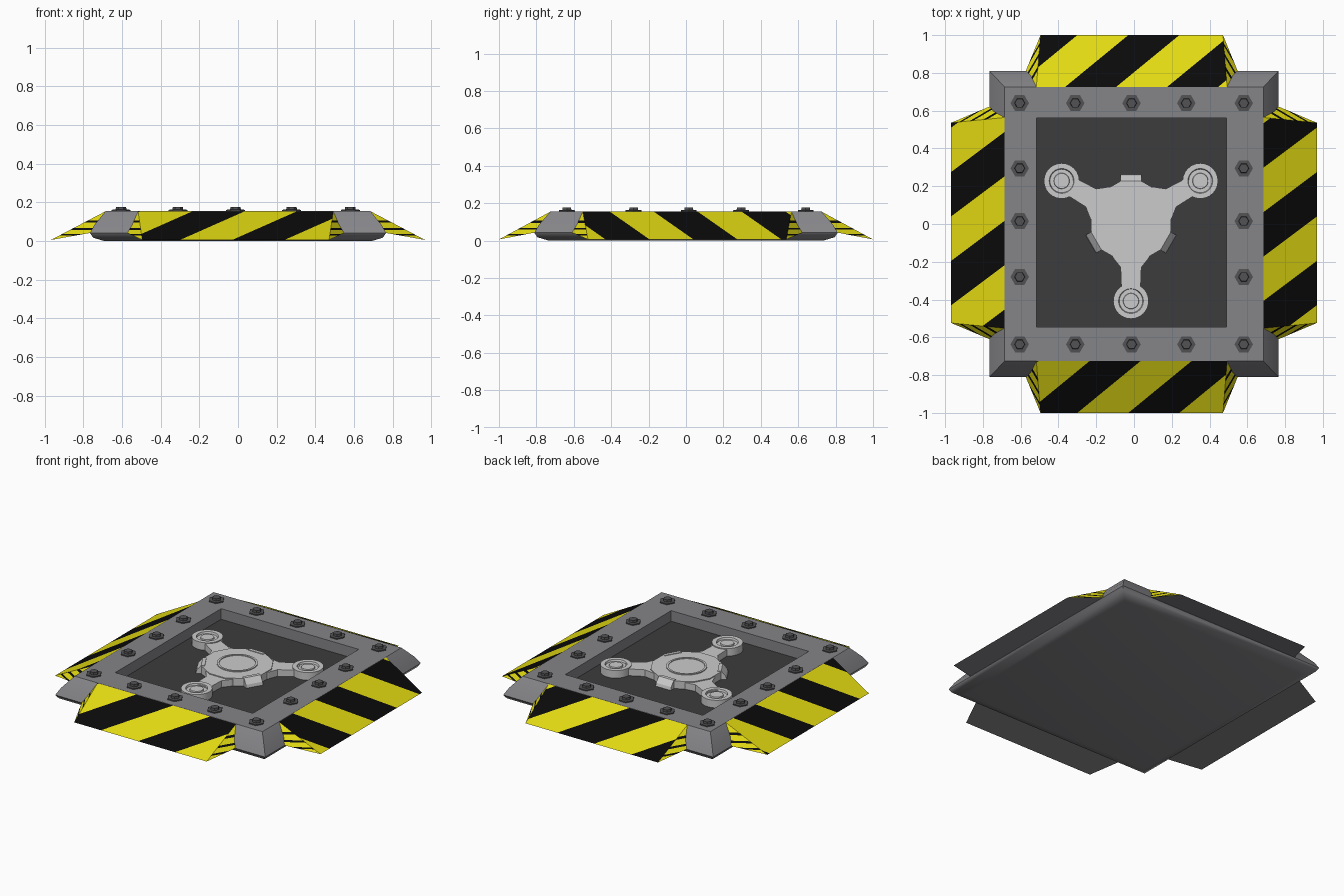
import bpy, bmesh, math
from mathutils import Vector, Matrix

if "Cube" in bpy.data.objects:
    bpy.data.objects.remove(bpy.data.objects["Cube"])


def mat(name, r, g, b):
    m = bpy.data.materials.new(name)
    m.diffuse_color = (r, g, b, 1)
    m.use_nodes = True
    m.node_tree.nodes["Principled BSDF"].inputs["Base Color"].default_value = m.diffuse_color
    return m


GREY = mat("frame grey", 0.235, 0.235, 0.25)
DARK = mat("dark panel", 0.045, 0.045, 0.045)
LIGHT = mat("light metal", 0.6, 0.6, 0.6)
STEEL = mat("bolt steel", 0.085, 0.085, 0.09)
YELLOW = mat("hazard yellow", 0.76, 0.70, 0.006)
BLACK = mat("hazard black", 0.003, 0.003, 0.003)

CX, CY = -0.013, 0.008      # small offset of the inner details
TOP = 0.155                 # frame top
FLOOR = 0.085               # recessed panel


def finish(name, bm, mats, smooth=None):
    bmesh.ops.recalc_face_normals(bm, faces=bm.faces[:])
    me = bpy.data.meshes.new(name)
    bm.to_mesh(me)
    bm.free()
    for m in mats:
        me.materials.append(m)
    ob = bpy.data.objects.new(name, me)
    bpy.context.collection.objects.link(ob)
    if smooth:
        me.shade_smooth()
        me.set_sharp_from_angle(angle=math.radians(smooth))
    return ob


def loft(bm, rings):
    """Skin between point rings and cap both ends; returns the last cap."""
    rows = [[bm.verts.new(p) for p in ring] for ring in rings]
    for a, b in zip(rows, rows[1:]):
        n = len(a)
        for i in range(n):
            bm.faces.new((a[i], a[(i + 1) % n], b[(i + 1) % n], b[i]))
    bm.faces.new(rows[0][::-1])
    return bm.faces.new(rows[-1])


def rect(hx, hy, z, cx=0, cy=0):
    return [(cx + sx * hx, cy + sy * hy, z) for sx, sy in ((-1, -1), (1, -1), (1, 1), (-1, 1))]


def circle(r, z, n, c=(0, 0), turn=0):
    return [(c[0] + r * math.cos(turn + i * math.tau / n),
             c[1] + r * math.sin(turn + i * math.tau / n), z) for i in range(n)]


# body: flared skirt, flat frame and recessed dark panel
bm = bmesh.new()
cap = loft(bm, [rect(0.69, 0.735, 0), rect(0.75, 0.795, 0.018), rect(0.766, 0.811, 0.042),
                rect(0.742, 0.786, 0.085), rect(0.685, 0.725, TOP),
                rect(0.502, 0.552, TOP, CX, CY), rect(0.502, 0.552, FLOOR, CX, CY)])
cap.material_index = 1
finish("base_frame", bm, [GREY, DARK], 40)


# ramps: sloping striped top, two striped flanks, plain underside
def ramp(name, s, along_x, outer, base, top, c, start, step, slope):
    """outer/base/top are (half width, distance, height)."""
    def P(side, p):
        w, d = c + side * p[0], s * p[1]
        return (w, d, p[2]) if along_x else (d, w, p[2])
    bm = bmesh.new()
    tag = bm.faces.layers.int.new("kind")
    O, B, T = [[bm.verts.new(P(k, p)) for k in (-1, 1)] for p in (outer, base, top)]
    roof = bm.faces.new((O[0], O[1], T[1], T[0]))
    flanks = [bm.faces.new((O[k], B[k], T[k])) for k in (0, 1)]
    under = bm.faces.new((O[0], B[0], B[1], O[1]))
    back = bm.faces.new((B[0], T[0], T[1], B[1]))
    under.material_index = back.material_index = 2
    roof[tag] = 1
    for f in flanks:
        f[tag] = 2

    def cut(kind, co, no):
        fs = [f for f in bm.faces if f[tag] == kind]
        geom = fs + list({e for f in fs for e in f.edges}) + list({v for f in fs for v in f.verts})
        bmesh.ops.bisect_plane(bm, geom=geom, dist=1e-5, plane_co=co, plane_no=no)

    edge = s * outer[1]
    for k in range(-6, 7):
        u = start + k * step
        if along_x:
            cut(1, (u, edge, 0), (1, -slope, 0))
        else:
            cut(1, (edge, u, 0), (-slope, 1, 0))
    bands = [0.028, 0.036, 0.058, 0.068, 0.095, 0.107]
    for z in bands:
        cut(2, (0, 0, z), (0, 0, 1))
    for f in bm.faces:
        m = f.calc_center_median()
        if f[tag] == 1:
            w, d = (m.x, m.y) if along_x else (m.y, m.x)
            u = w - slope * (d - edge)
            f.material_index = 1 if math.floor((u - start) / step) % 2 == 0 else 0
        elif f[tag] == 2:
            f.material_index = sum(m.z > z for z in bands) % 2
    finish(name, bm, [YELLOW, BLACK, GREY])


for s, a, b in ((-1, "front", "left"), (1, "back", "right")):
    ramp(a + "_ramp", s, True, (0.483, 1.0, 0.006), (0.56, 0.812, 0.042),
         (0.505, 0.724, TOP), -0.012, -0.03, 0.27, 1.22)
    ramp(b + "_ramp", s, False, (0.53, 0.968, 0.006), (0.615, 0.767, 0.042),
         (0.558, 0.684, TOP), 0.006, 0.04, 0.235, 0.75)

# bolts: hex flange with a smaller hex head
xs = [CX + v for v in (-0.592, -0.298, 0, 0.29, 0.594)]
ys = [0.64, 0.295, 0.015, -0.28, -0.637]
for i, x in enumerate(xs):
    for j, y in enumerate(ys):
        if i in (0, 4) or j in (0, 4):
            bm = bmesh.new()
            loft(bm, [circle(r, z, 6, (x, y)) for r, z in
                      ((0.049, TOP - 0.002), (0.049, 0.162), (0.028, 0.163), (0.026, 0.177))])
            finish(f"bolt_{i}_{j}", bm, [STEEL])

# centre hub with a shallow recessed disc
HUB = (-0.016, 0.016)
H = 0.135
bm = bmesh.new()
loft(bm, [circle(0.218, z, 12, HUB, math.radians(15)) for z in (FLOOR, H)])
finish("hub", bm, [LIGHT])
bm = bmesh.new()
loft(bm, [circle(r, z, 32, HUB) for r, z in
          ((0.122, H - 0.01), (0.122, H + 0.006), (0.109, H + 0.006), (0.109, H + 0.001))])
finish("hub_ring", bm, [LIGHT], 35)

# three arms with ring ends, and three sloping tabs between them
for k in range(3):
    place = Matrix.Translation((*HUB, 0)) @ Matrix.Rotation(math.radians(30 + 120 * k), 4, 'Z')
    half = [(0.15, 0.115), (0.195, 0.095), (0.245, 0.055), (0.37, 0.05)]
    outline = [(x, -y) for x, y in half] + [(x, y) for x, y in reversed(half)]
    bm = bmesh.new()
    loft(bm, [[place @ Vector((x, y, z)) for x, y in outline] for z in (FLOOR, H - 0.006)])
    finish(f"arm_{k}", bm, [LIGHT])

    end = place @ Vector((0.424, 0, 0))
    bm = bmesh.new()
    loft(bm, [circle(r, z, 24, end) for r, z in
              ((0.094, FLOOR), (0.094, H), (0.066, H), (0.062, H - 0.012),
               (0.042, H - 0.012), (0.040, H - 0.004))])
    finish(f"arm_end_{k}", bm, [LIGHT], 35)

    turn = place @ Matrix.Rotation(math.radians(60), 4, 'Z')
    prof = [(0.19, FLOOR), (0.245, FLOOR), (0.24, 0.105), (0.212, H + 0.004), (0.19, H + 0.004)]
    bm = bmesh.new()
    loft(bm, [[turn @ Vector((r, w, z)) for r, z in prof] for w in (-0.055, 0.055)])
    finish(f"tab_{k}", bm, [LIGHT])
